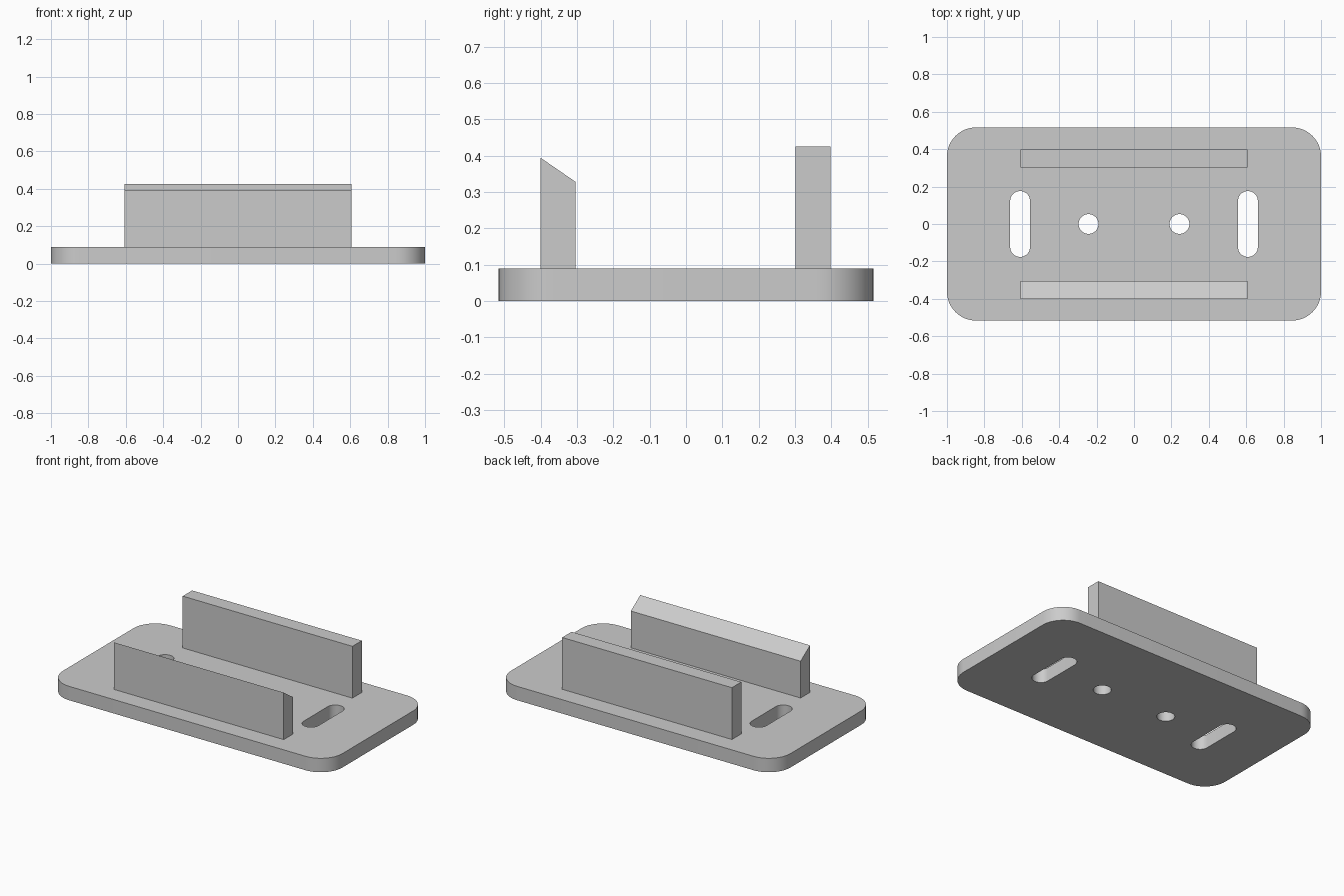
import bpy, bmesh
from math import cos, sin, pi, radians

if "Cube" in bpy.data.objects:
    bpy.data.objects.remove(bpy.data.objects["Cube"], do_unlink=True)

grey = bpy.data.materials.new("light grey")
grey.use_nodes = True
grey.diffuse_color = (0.6, 0.6, 0.6, 1)
grey.node_tree.nodes["Principled BSDF"].inputs["Base Color"].default_value = (0.6, 0.6, 0.6, 1)


def prism(name, outline, direction):
    """Extrude a closed outline of 3D points along a direction."""
    bm = bmesh.new()
    face = bm.faces.new([bm.verts.new(p) for p in outline])
    top = bmesh.ops.extrude_face_region(bm, geom=[face])["geom"]
    bmesh.ops.translate(bm, vec=direction, verts=[v for v in top if isinstance(v, bmesh.types.BMVert)])
    bmesh.ops.recalc_face_normals(bm, faces=bm.faces)
    mesh = bpy.data.meshes.new(name)
    bm.to_mesh(mesh)
    bm.free()
    mesh.materials.append(grey)
    obj = bpy.data.objects.new(name, mesh)
    bpy.context.collection.objects.link(obj)
    return obj


def rounded_block(name, x, half_x, half_y, radius, bottom, height, steps=12):
    """Block with rounded vertical corners; coincident points are skipped."""
    outline = []
    for quarter, (sx, sy) in enumerate([(1, 1), (-1, 1), (-1, -1), (1, -1)]):
        for i in range(steps + 1):
            a = (quarter + i / steps) * pi / 2
            p = (x + sx * (half_x - radius) + radius * cos(a),
                 sy * (half_y - radius) + radius * sin(a), bottom)
            if all(abs(p[0] - q[0]) + abs(p[1] - q[1]) > 1e-5 for q in outline):
                outline.append(p)
    return prism(name, outline, (0, 0, height))


# Base plate with rounded corners
thick = 0.09
plate = rounded_block("base_plate", 0, 1, 0.516, 0.155, 0, thick)

# Two slots and two round holes through the plate
cutters = []
for side in (-1, 1):
    cutters.append(rounded_block("slot_cutter", side * 0.609, 0.053, 0.176, 0.053, -0.1, 0.3))
    cutters.append(rounded_block("hole_cutter", side * 0.243, 0.053, 0.053, 0.053, -0.1, 0.3))
for cutter in cutters:
    cut = plate.modifiers.new("cut", "BOOLEAN")
    cut.operation, cut.solver, cut.object = "DIFFERENCE", "EXACT", cutter

# Bake the cuts and drop the cutters
graph = bpy.context.evaluated_depsgraph_get()
cut_mesh = bpy.data.meshes.new_from_object(plate.evaluated_get(graph))
plate.modifiers.clear()
plate.data = cut_mesh
for cutter in cutters:
    bpy.data.objects.remove(cutter, do_unlink=True)

# Upright walls: (y, z) profiles run along x
half = 0.607
walls = {
    "back_wall": [(0.302, thick), (0.398, thick), (0.398, 0.425), (0.302, 0.425)],
    "front_wall": [(-0.4, thick), (-0.304, thick), (-0.304, 0.328), (-0.4, 0.394)],
}
for name, profile in walls.items():
    prism(name, [(-half, y, z) for y, z in profile], (2 * half, 0, 0))

# Smooth the curved sides, keep the edges crisp
bpy.ops.object.select_all(action="DESELECT")
plate.select_set(True)
bpy.context.view_layer.objects.active = plate
bpy.ops.object.shade_smooth_by_angle(angle=radians(30))
